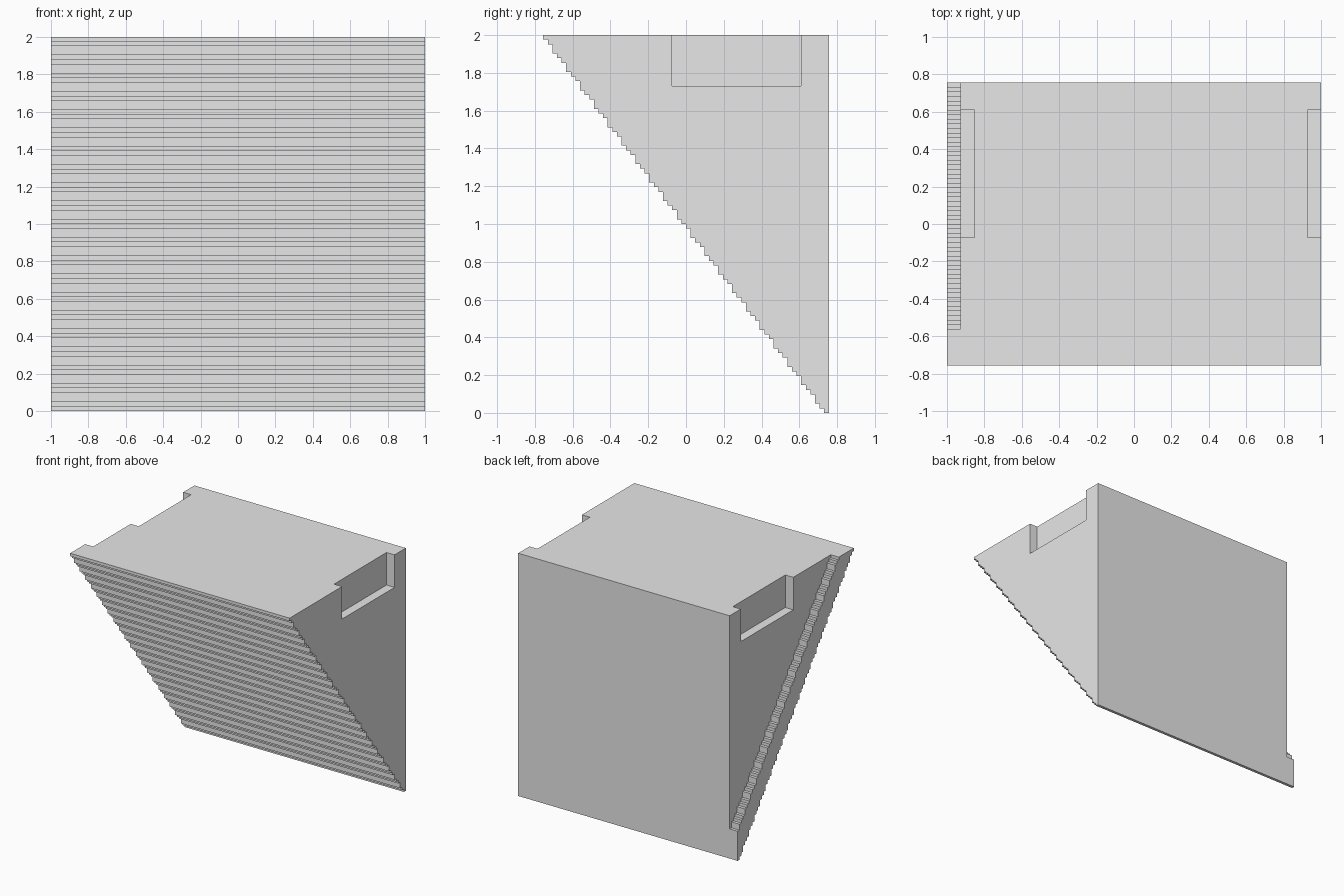
import bpy
import bmesh

old = bpy.data.objects.get("Cube")
if old:
    bpy.data.objects.remove(old, do_unlink=True)

U = 2 / 82              # one stair unit
COLS, ROWS = 62, 82
BACK = COLS * U / 2
BAND = 8                # width of the raised stair band, in units

grey = bpy.data.materials.new("plain grey")
grey.use_nodes = True
grey.diffuse_color = (0.8, 0.8, 0.8, 1)
grey.node_tree.nodes["Principled BSDF"].inputs["Base Color"].default_value = (0.8, 0.8, 0.8, 1)


def extrude_profile(name, points, x0, x1):
    """Extrude a closed (y, z) profile, given in units from the back, along x."""
    bm = bmesh.new()
    face = bm.faces.new([bm.verts.new((x0, BACK - c * U, r * U)) for c, r in points])
    grown = bmesh.ops.extrude_face_region(bm, geom=[face])
    verts = [g for g in grown["geom"] if isinstance(g, bmesh.types.BMVert)]
    bmesh.ops.translate(bm, verts=verts, vec=(x1 - x0, 0, 0))
    bmesh.ops.recalc_face_normals(bm, faces=bm.faces)
    mesh = bpy.data.meshes.new(name)
    bm.to_mesh(mesh)
    bm.free()
    mesh.materials.append(grey)
    obj = bpy.data.objects.new(name, mesh)
    bpy.context.collection.objects.link(obj)
    return obj


def cut(target, cutter):
    cutter.hide_render = True
    mod = target.modifiers.new(cutter.name, "BOOLEAN")
    mod.operation = "DIFFERENCE"
    mod.solver = "EXACT"
    mod.object = cutter
    bpy.context.view_layer.objects.active = target
    bpy.ops.object.modifier_apply(modifier=mod.name)
    bpy.data.objects.remove(cutter, do_unlink=True)


# Stair heights: two single rises, then a double one
levels = [r for r in range(ROWS + 1) if r % 4 != 3]

# Wedge body with a stepped underside
steps = [(0, 0)]
for i in range(COLS):
    steps += [(i + 1, levels[i]), (i + 1, levels[i + 1])]
body = extrude_profile("stepped_wedge", steps + [(0, ROWS)], -1, 1)

# Recess in the right side, leaving a stepped band along the slope
recess = [(-4, levels[BAND])]
for i in range(COLS - BAND):
    recess += [(i + 1, levels[i + BAND]), (i + 1, levels[i + BAND + 1])]
recess[-1] = (COLS - BAND, ROWS + 4)
cut(body, extrude_profile("side_recess", recess + [(-4, ROWS + 4)], -1.1, -1 + 3 * U))

# Notches in the upper edge of both sides
notch = [(6, 71), (34, 71), (34, ROWS + 4), (6, ROWS + 4)]
for name, x0, x1 in (("left_notch", 1 - 3 * U, 1.1), ("right_notch", -1.1, -1 + 6 * U)):
    cut(body, extrude_profile(name, notch, x0, x1))
